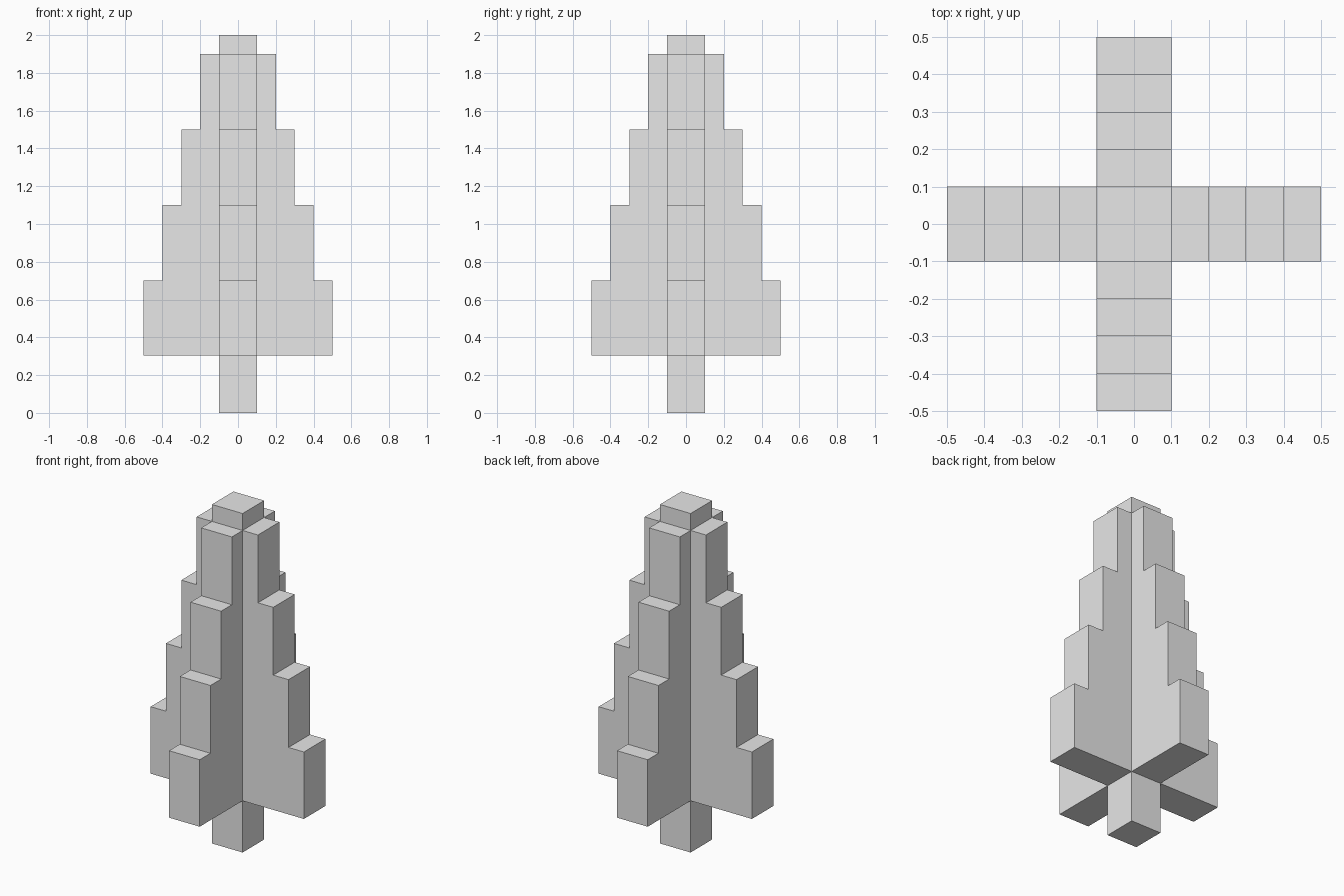
import bpy
import bmesh
from math import pi
from mathutils import Matrix

HALF = 0.1                       # half thickness of trunk and branches
BRANCH_Z = 0.305                 # underside of the branches
STEPS = [(0.5, 0.7), (0.4, 1.1), (0.3, 1.5), (0.2, 1.9)]   # reach, top
TOP = 2.0

cube = bpy.data.objects.get("Cube")
if cube:
    bpy.data.objects.remove(cube, do_unlink=True)

grey = bpy.data.materials.new("plain_grey")
colour = (0.8, 0.8, 0.8, 1)
grey.diffuse_color = colour
grey.use_nodes = True
grey.node_tree.nodes["Principled BSDF"].inputs["Base Color"].default_value = colour


def add_object(name, bm):
    mesh = bpy.data.meshes.new(name)
    bm.to_mesh(mesh)
    bm.free()
    mesh.materials.append(grey)
    obj = bpy.data.objects.new(name, mesh)
    bpy.context.collection.objects.link(obj)
    return obj


def column(name, low, high, hidden):
    """Square post without the end that meets the branches."""
    bm = bmesh.new()
    bmesh.ops.create_cube(bm, size=1)
    bmesh.ops.scale(bm, vec=(2 * HALF, 2 * HALF, high - low), verts=bm.verts)
    bmesh.ops.translate(bm, vec=(0, 0, (low + high) / 2), verts=bm.verts)
    bm.normal_update()
    ends = [f for f in bm.faces if f.normal.z * hidden > 0.5]
    bmesh.ops.delete(bm, geom=ends, context='FACES')
    return add_object(name, bm)


# Trunk below the branches and the tip above them
column("trunk", 0, BRANCH_Z, 1)
column("tree_tip", STEPS[-1][1], TOP, -1)

# Stepped outline of one branch fin, from the trunk outwards and up
outline = [(HALF, BRANCH_Z)]
z = BRANCH_Z
for reach, top in STEPS:
    outline += [(reach, z), (reach, top)]
    z = top
outline.append((HALF, z))

# Four fins around the trunk, each open where it joins the core
for i, side in enumerate(("left", "back", "right", "front")):
    bm = bmesh.new()
    front = [bm.verts.new((x, -HALF, h)) for x, h in outline]
    back = [bm.verts.new((x, HALF, h)) for x, h in outline]
    bm.faces.new(front)
    bm.faces.new(back[::-1])
    for j in range(len(outline) - 1):
        bm.faces.new((front[j + 1], front[j], back[j], back[j + 1]))
    bmesh.ops.rotate(bm, verts=bm.verts, cent=(0, 0, 0),
                     matrix=Matrix.Rotation(i * pi / 2, 3, 'Z'))
    add_object(side + "_branches", bm)
